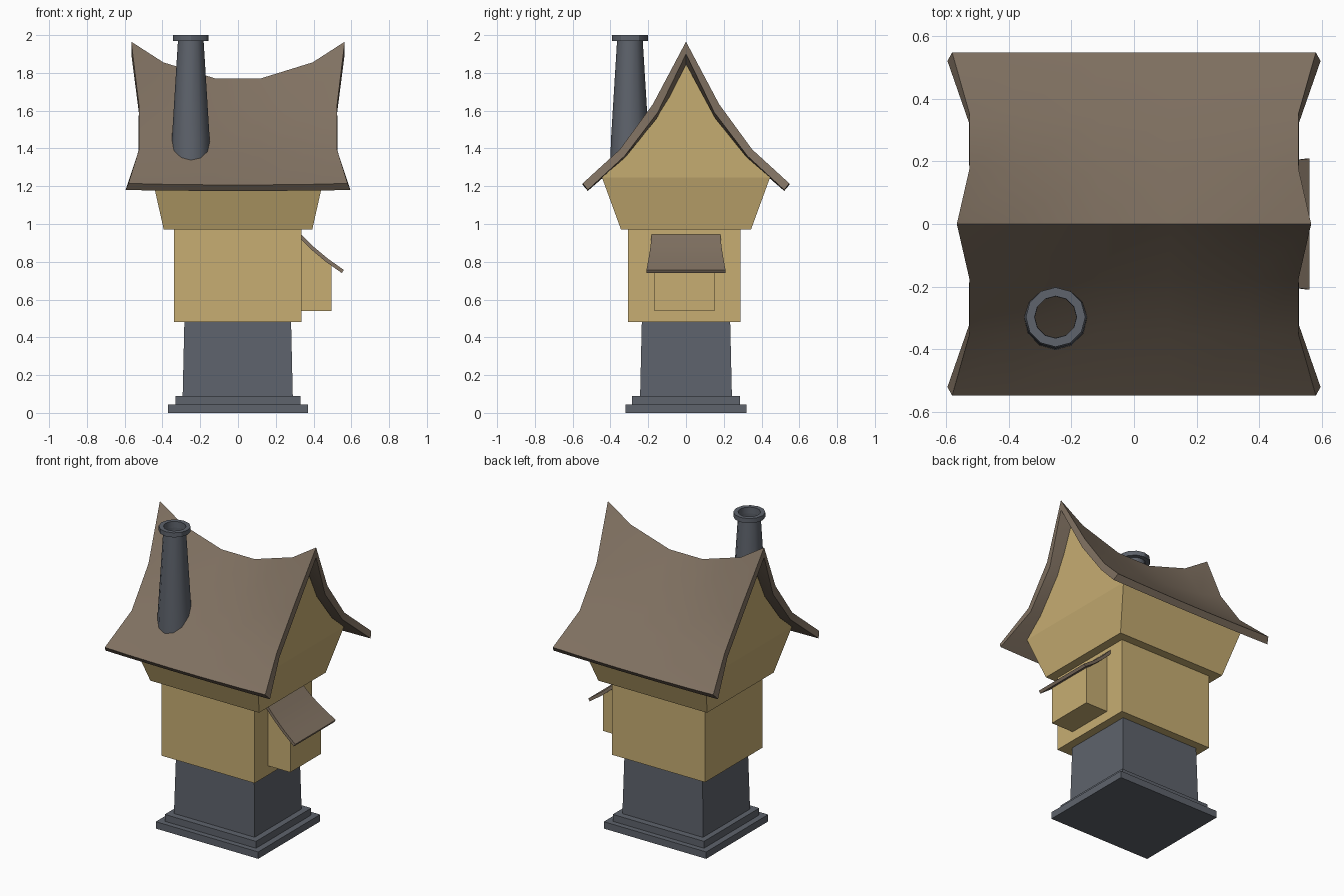
import bpy, bmesh, math

if "Cube" in bpy.data.objects:
    bpy.data.objects.remove(bpy.data.objects["Cube"])


def material(name, rgb):
    m = bpy.data.materials.new(name)
    m.diffuse_color = (*rgb, 1)
    m.use_nodes = True
    m.node_tree.nodes["Principled BSDF"].inputs["Base Color"].default_value = m.diffuse_color
    return m


STONE = material("grey_stone", (0.112, 0.125, 0.15))
PLASTER = material("tan_plaster", (0.57, 0.42, 0.17))
ROOF = material("brown_roof", (0.216, 0.165, 0.12))


def make(name, verts, faces, mat, smooth=False):
    me = bpy.data.meshes.new(name)
    me.from_pydata(verts, [], faces)
    bm = bmesh.new()
    bm.from_mesh(me)
    bmesh.ops.recalc_face_normals(bm, faces=bm.faces)
    bm.to_mesh(me)
    bm.free()
    me.materials.append(mat)
    ob = bpy.data.objects.new(name, me)
    bpy.context.collection.objects.link(ob)
    if smooth:
        bpy.ops.object.select_all(action='DESELECT')
        bpy.context.view_layer.objects.active = ob
        ob.select_set(True)
        bpy.ops.object.shade_smooth_by_angle(angle=math.radians(30))
    return ob


def tapered_box(name, x0, x1, y0, y1, z0, z1, mat, inset=0.0):
    v = [(x, y, z0) for x, y in ((x0, y0), (x1, y0), (x1, y1), (x0, y1))]
    i = inset
    v += [(x, y, z1) for x, y in ((x0 + i, y0 + i), (x1 - i, y0 + i), (x1 - i, y1 - i), (x0 + i, y1 - i))]
    f = [(3, 2, 1, 0), (4, 5, 6, 7)] + [(k, (k + 1) % 4, (k + 1) % 4 + 4, k + 4) for k in range(4)]
    return make(name, v, f, mat)


def slab(name, top, bottom, mat):
    """Closed sheet between two equal grids of points."""
    nr, nc = len(top), len(top[0])
    verts = [p for g in (top, bottom) for row in g for p in row]
    n = nr * nc
    at = lambda r, c: r * nc + c
    faces = []
    for r in range(nr - 1):
        for c in range(nc - 1):
            q = (at(r, c), at(r, c + 1), at(r + 1, c + 1), at(r + 1, c))
            faces += [q, tuple(k + n for k in reversed(q))]
    rim = [at(0, c) for c in range(nc)] + [at(r, nc - 1) for r in range(1, nr)]
    rim += [at(nr - 1, c) for c in range(nc - 2, -1, -1)] + [at(r, 0) for r in range(nr - 2, 0, -1)]
    for a, b in zip(rim, rim[1:] + rim[:1]):
        faces.append((b, a, a + n, b + n))
    return make(name, verts, faces, mat, True)


# Stone base
tapered_box("lower_plinth", -0.37, 0.37, -0.32, 0.32, 0, 0.045, STONE)
tapered_box("upper_plinth", -0.33, 0.33, -0.285, 0.285, 0.045, 0.09, STONE)
tapered_box("stone_storey", -0.293, 0.29, -0.243, 0.243, 0.09, 0.48, STONE, 0.009)

# Middle storey
tapered_box("middle_storey", -0.34, 0.335, -0.307, 0.288, 0.48, 0.97, PLASTER)

# Flared attic: floor, four leaning walls and two gables
verts = [(sx * 0.393, sy * 0.344, 0.97) for sx, sy in ((-1, -1), (1, -1), (1, 1), (-1, 1))]
gable = [(0.455, -0.445, 1.247), (0.455, -0.32, 1.355), (0.46, -0.155, 1.56), (0.48, 0, 1.848),
         (0.46, 0.155, 1.56), (0.455, 0.32, 1.355), (0.455, 0.445, 1.247)]
for s in (1, -1):
    verts += [(s * x, y, z) for x, y, z in gable]
faces = [(3, 2, 1, 0), (1, 2, 10, 4), (3, 0, 11, 17), (0, 1, 4, 11), (2, 3, 17, 10),
         tuple(range(4, 11)), tuple(range(17, 10, -1))]
make("attic_walls", verts, faces, PLASTER)

# Sagging roof: rows run eave to ridge as (half length, y, end height, sag)
top_rows = [(0.58, 0.547, 1.215, 0.008), (0.524, 0.35, 1.395, 0.015),
            (0.525, 0.175, 1.635, 0.075), (0.565, 0, 1.965, 0.195)]
low_rows = [(0.595, 0.52, 1.18, 0.005), (0.527, 0.325, 1.36, 0.015),
            (0.525, 0.15, 1.59, 0.075), (0.565, 0, 1.90, 0.195)]
COLS = [(-1, 0), (-0.7, 0.56), (-0.21, 1), (0.21, 1), (0.7, 0.56), (1, 0)]


def roof_grid(rows):
    full = [(h, -y, z, d) for h, y, z, d in rows] + rows[-2::-1]
    return [[(h * t, y, z - d * w) for t, w in COLS] for h, y, z, d in full]


slab("main_roof", roof_grid(top_rows), roof_grid(low_rows), ROOF)

# Bay on the right wall, with a sloping top under its awning
side = [(0.33, 0.54), (0.495, 0.54), (0.495, 0.785), (0.41, 0.855), (0.33, 0.93)]
verts = [(x, y, z) for y in (-0.167, 0.15) for x, z in side]
faces = [(0, 1, 2, 3, 4), (9, 8, 7, 6, 5)] + [(k, k + 5, (k + 1) % 5 + 5, (k + 1) % 5) for k in range(5)]
make("side_bay", verts, faces, PLASTER)

# Curved awning
curve = [(0.335, 0.945, 0.182), (0.40, 0.88, 0.188), (0.475, 0.817, 0.198), (0.56, 0.757, 0.209)]
upper = [[(x, -w, z), (x, w, z)] for x, z, w in curve]
lower = [[(x - 0.01, -w, z - 0.017), (x - 0.01, w, z - 0.017)] for x, z, w in curve]
slab("bay_awning", upper, lower, ROOF)

# Hollow tapered chimney with a rim
N = 12
profile = [(0.105, 1.3), (0.1, 1.45), (0.068, 1.97), (0.095, 1.97), (0.095, 2.0), (0.067, 2.0), (0.066, 1.96)]
verts = [(-0.25 + r * math.cos(2 * math.pi * k / N), -0.297 + r * math.sin(2 * math.pi * k / N), z)
         for r, z in profile for k in range(N)]
faces = [(j * N + k, j * N + (k + 1) % N, (j + 1) * N + (k + 1) % N, (j + 1) * N + k)
         for j in range(len(profile) - 1) for k in range(N)]
make("chimney", verts, faces, STONE, True)
